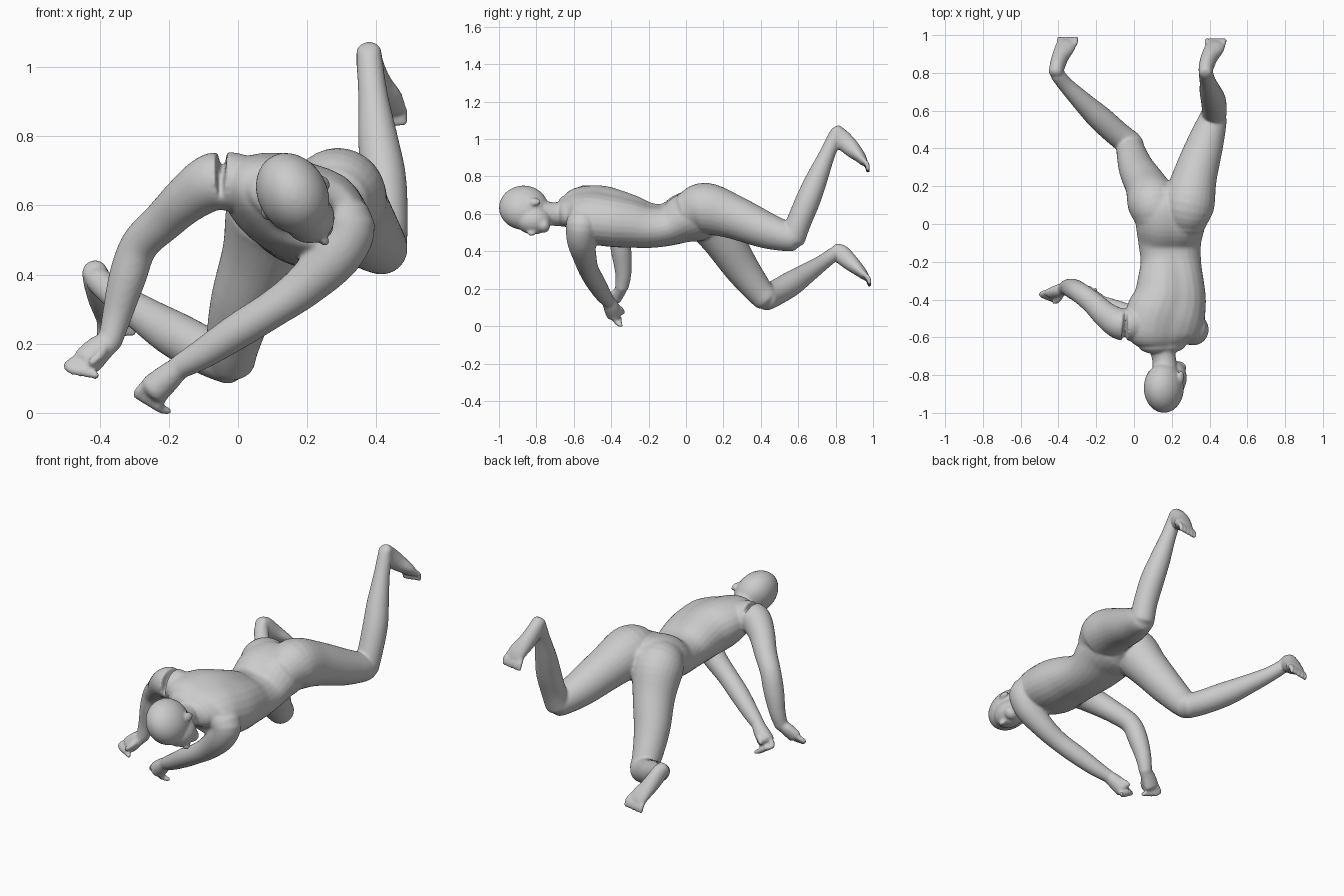
import bpy, bmesh, math
from mathutils import Vector, Matrix

parts = []


def finish(name, bm):
    bmesh.ops.recalc_face_normals(bm, faces=bm.faces)
    me = bpy.data.meshes.new(name)
    bm.to_mesh(me)
    bm.free()
    ob = bpy.data.objects.new(name, me)
    bpy.context.collection.objects.link(ob)
    parts.append(ob)
    return ob


def catmull(p, steps):
    """Smooth resampling of a list of equal-length tuples."""
    q = [p[0]] + p + [p[-1]]
    out = []
    for i in range(1, len(q) - 2):
        for s in range(steps):
            t = s / steps
            out.append([0.5 * (2 * b + (c - a) * t + (2 * a - 5 * b + 4 * c - d) * t * t
                               + (3 * b - a - 3 * c + d) * t ** 3)
                        for a, b, c, d in zip(*q[i - 1:i + 3])])
    return out + [list(p[-1])]


def loft(name, pts, groove=0.0, n=28):
    """Closed tube through (x, y, z, half width, half depth, roll in degrees)."""
    rows = catmull(pts, 5)
    cen = [Vector(r[:3]) for r in rows]
    bm = bmesh.new()
    rings = []

    def ring(c, t, a, b, roll):
        side = Vector((math.cos(roll), 0, -math.sin(roll)))
        side = (side - t * side.dot(t)).normalized()
        up = side.cross(t)
        vs = []
        for k in range(n):
            g = 2 * math.pi * k / n
            cut = 1 - groove * math.exp(-((g - math.pi / 2) / 0.3) ** 2)
            vs.append(bm.verts.new(c + side * a * math.cos(g) + up * b * math.sin(g) * cut))
        rings.append(vs)

    last = len(rows) - 1
    for i, r in enumerate(rows):
        t = (cen[min(i + 1, last)] - cen[max(i - 1, 0)]).normalized()
        a, b, roll = r[3], r[4], math.radians(r[5])
        caps = (0.95, 0.75, 0.4)
        if i == 0:
            for f in reversed(caps):
                ring(cen[i] - t * min(a, b) * 0.6 * math.sqrt(1 - f * f), t, a * f, b * f, roll)
        ring(cen[i], t, a, b, roll)
        if i == last:
            for f in caps:
                ring(cen[i] + t * min(a, b) * 0.6 * math.sqrt(1 - f * f), t, a * f, b * f, roll)
    for p, q in zip(rings, rings[1:]):
        for k in range(n):
            bm.faces.new((p[k], p[(k + 1) % n], q[(k + 1) % n], q[k]))
    bm.faces.new(rings[0][::-1])
    bm.faces.new(rings[-1])
    return finish(name, bm)


def limb(name, pts):
    return loft(name, [(x, y, z, r, r, 0) for x, y, z, r in pts])


def ball(name, c, radii, roll=0.0):
    bm = bmesh.new()
    m = Matrix.Translation(c) @ Matrix.Rotation(math.radians(roll), 4, 'Y') @ Matrix.Diagonal((*radii, 1))
    bmesh.ops.create_uvsphere(bm, u_segments=32, v_segments=20, radius=1, matrix=m)
    return finish(name, bm)


def digits(name, base, mid, tip, spread, count, r):
    """Row of bent fingers or toes fanned along the spread vector."""
    base, mid, tip, spread = map(Vector, (base, mid, tip, spread))
    for k in range(count):
        o = spread * (k - (count - 1) / 2)
        limb(f"{name}_{k}", [(*(base + o * 0.9), r), (*(mid + o), r), (*(tip + o), r * 0.85)])


# torso, rolled at the shoulders and level at the hips
loft("torso", [
    (.15, -.645, .615, .13, .075, 20), (.15, -.59, .615, .205, .115, 22),
    (.165, -.50, .60, .22, .145, 22), (.19, -.40, .58, .20, .148, 23),
    (.195, -.30, .56, .18, .138, 20), (.195, -.20, .54, .163, .12, 15),
    (.19, -.10, .545, .168, .115, 10), (.193, 0, .585, .185, .14, 4),
    (.195, .09, .60, .185, .14, 0), (.19, .15, .60, .14, .11, 0)], groove=0.1)

# neck and head, face turned down and to +x
limb("neck", [(.15, -.60, .605, .085), (.15, -.66, .60, .068), (.16, -.72, .60, .063), (.165, -.80, .61, .07)])
ball("cranium", (.158, -.868, .633), (.10, .132, .124), -30)
ball("face", (.205, -.815, .565), (.074, .095, .075), -30)
ball("chin", (.238, -.762, .535), (.04, .035, .035), -30)
ball("nose", (.248, -.825, .500), (.014, .025, .02), -30)
for i, c in enumerate([(.25, -.81, .665), (.082, -.81, .575)]):
    ball(f"ear_{i}", c, (.014, .034, .022), -30)

# legs
limb("left_thigh", [
    (.275, .01, .61, .11), (.288, .10, .63, .137), (.322, .25, .585, .118),
    (.375, .42, .515, .098), (.41, .53, .48, .08), (.42, .575, .47, .07)])
limb("left_shin", [
    (.42, .57, .47, .068), (.425, .605, .56, .066), (.42, .655, .68, .066),
    (.405, .70, .79, .058), (.39, .755, .92, .043), (.38, .80, 1.02, .038)])
limb("right_thigh", [
    (.12, .04, .60, .12), (.10, .115, .58, .135), (.065, .20, .46, .112),
    (.015, .29, .32, .095), (-.015, .38, .20, .078), (-.02, .425, .15, .07)])
limb("right_shin", [
    (-.02, .425, .15, .068), (-.085, .475, .175, .068), (-.18, .56, .225, .067),
    (-.26, .635, .275, .056), (-.355, .73, .34, .042), (-.405, .79, .385, .038)])

# feet
loft("left_foot", [
    (.378, .80, 1.045, .036, .038, 0), (.383, .835, 1.00, .04, .05, 0),
    (.40, .885, .95, .045, .046, 0), (.425, .93, .905, .053, .032, 0), (.43, .952, .875, .052, .022, 0)])
digits("left_toe", (.43, .945, .885), (.432, .968, .86), (.432, .972, .83), (.023, 0, .003), 5, .013)
loft("right_foot", [
    (-.415, .80, .41, .036, .038, 0), (-.408, .83, .385, .04, .05, 0),
    (-.39, .885, .335, .045, .043, 0), (-.365, .935, .29, .053, .03, 0), (-.355, .958, .265, .052, .022, 0)])
digits("right_toe", (-.355, .95, .275), (-.352, .975, .25), (-.35, .98, .222), (.023, 0, .003), 5, .013)

# arms
limb("right_arm", [
    (0, -.53, .665, .085), (-.07, -.53, .668, .084), (-.145, -.485, .62, .070),
    (-.215, -.42, .555, .060), (-.285, -.365, .485, .055), (-.32, -.345, .39, .054),
    (-.35, -.335, .28, .043), (-.37, -.343, .205, .035)])
limb("left_arm", [
    (.27, -.545, .565, .09), (.315, -.56, .535, .082), (.28, -.56, .455, .076),
    (.19, -.54, .365, .062), (.10, -.52, .30, .054), (0, -.485, .237, .052),
    (-.10, -.445, .172, .044), (-.17, -.415, .132, .035)])

# hands with half curled fingers
loft("right_hand", [
    (-.37, -.343, .205, .034, .03, 0), (-.40, -.355, .185, .042, .032, 0),
    (-.435, -.37, .15, .046, .028, 0)])
digits("right_finger", (-.435, -.37, .15), (-.46, -.385, .13), (-.44, -.40, .112), (.021, -.008, -.004), 4, .014)
limb("right_thumb", [(-.385, -.365, .19, .018), (-.40, -.40, .165, .015), (-.425, -.415, .145, .012)])
loft("left_hand", [
    (-.17, -.415, .132, .032, .035, 30), (-.20, -.40, .105, .04, .042, 30),
    (-.24, -.385, .07, .045, .045, 30)])
digits("left_finger", (-.245, -.385, .06), (-.26, -.37, .035), (-.23, -.35, .022), (.02, .002, -.012), 4, .014)
limb("left_thumb", [(-.20, -.38, .10, .018), (-.225, -.35, .09, .015), (-.245, -.335, .07, .012)])

# fuse all parts into one smooth skin
bpy.ops.object.select_all(action='DESELECT')
for ob in parts:
    ob.select_set(True)
bpy.context.view_layer.objects.active = parts[0]
bpy.ops.object.join()
body = bpy.context.view_layer.objects.active
body.name = "posed_body"
rm = body.modifiers.new("skin", 'REMESH')
rm.mode = 'VOXEL'
rm.voxel_size = 0.0075
rm.use_smooth_shade = True
sm = body.modifiers.new("relax", 'SMOOTH')
sm.factor = 0.5
sm.iterations = 6
